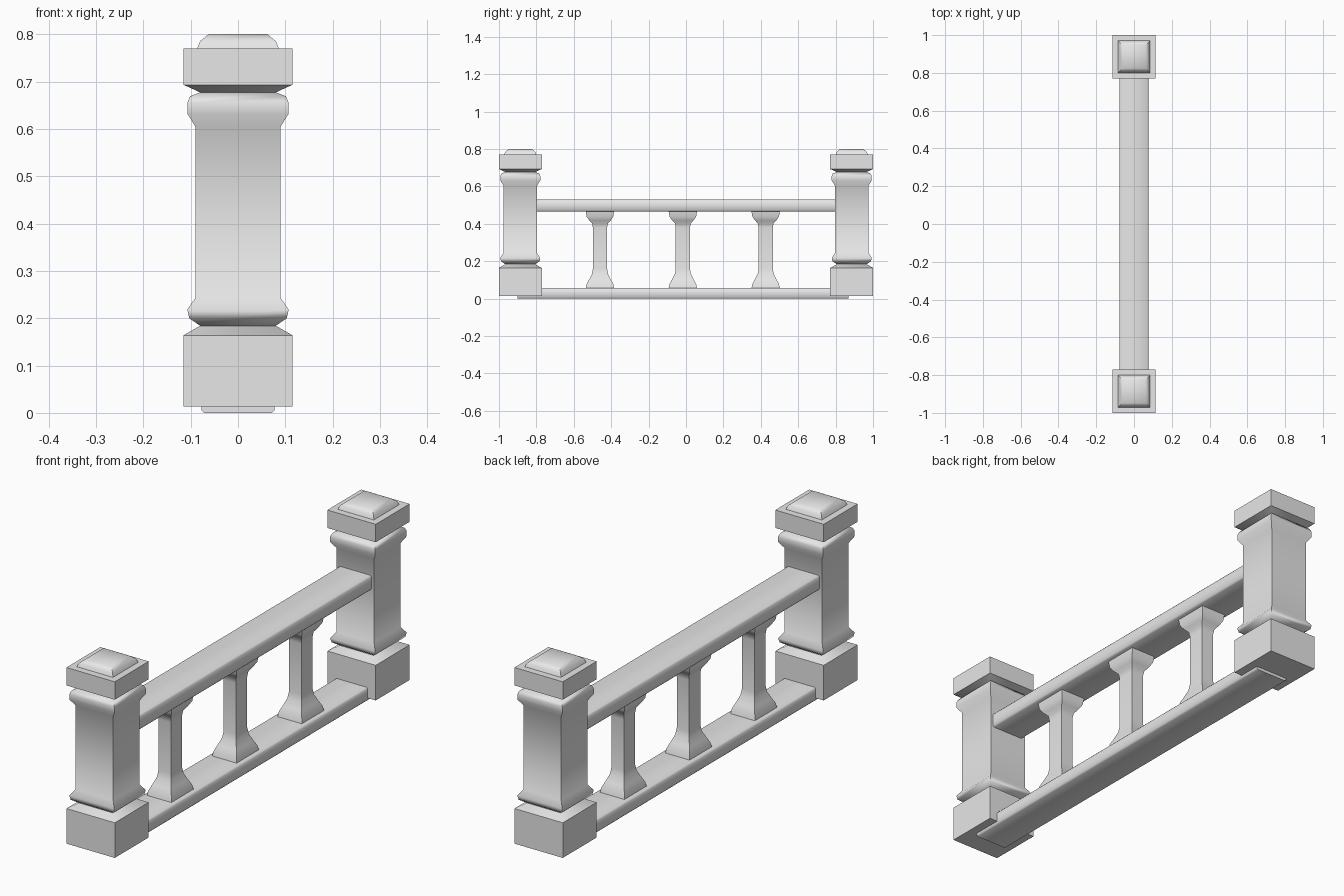
import bpy, bmesh
from math import radians

cube = bpy.data.objects.get("Cube")
if cube:
    bpy.data.objects.remove(cube, do_unlink=True)

stone = bpy.data.materials.new("grey_stone")
stone.use_nodes = True
GREY = (0.8, 0.8, 0.8, 1)
stone.diffuse_color = GREY
stone.node_tree.nodes["Principled BSDF"].inputs["Base Color"].default_value = GREY


def finish(bm, name):
    """Turn a bmesh into a stone object with smooth moulding and sharp corners."""
    bmesh.ops.recalc_face_normals(bm, faces=bm.faces)
    mesh = bpy.data.meshes.new(name)
    bm.to_mesh(mesh)
    bm.free()
    mesh.materials.append(stone)
    obj = bpy.data.objects.new(name, mesh)
    bpy.context.collection.objects.link(obj)
    bpy.ops.object.select_all(action='DESELECT')
    obj.select_set(True)
    bpy.context.view_layer.objects.active = obj
    bpy.ops.object.shade_smooth_by_angle(angle=radians(50))
    return obj


def square_turned(name, profile, y, depth=1.0):
    """Loft square sections along z from (half width, height) pairs."""
    bm = bmesh.new()
    rings = []
    for half, z in profile:
        rings.append([bm.verts.new((sx * half * depth, y + sy * half, z))
                      for sx, sy in ((-1, -1), (1, -1), (1, 1), (-1, 1))])
    for low, high in zip(rings, rings[1:]):
        for i in range(4):
            j = (i + 1) % 4
            bm.faces.new((low[i], low[j], high[j], high[i]))
    bm.faces.new(rings[0][::-1])
    bm.faces.new(rings[-1])
    return finish(bm, name)


def rail(name, half_x, y0, y1, z0, z1):
    """Long bar with slightly softened edges."""
    bm = bmesh.new()
    bmesh.ops.create_cube(bm, size=1)
    for v in bm.verts:
        v.co = (v.co.x * 2 * half_x,
                (y0 + y1) / 2 + v.co.y * (y1 - y0),
                (z0 + z1) / 2 + v.co.z * (z1 - z0))
    long_edges = [e for e in bm.edges
                  if abs(e.verts[0].co.y - e.verts[1].co.y) > 0.5]
    bmesh.ops.bevel(bm, geom=long_edges, offset=0.006, segments=1, affect='EDGES')
    return finish(bm, name)


# End posts: plinth, lower collar, shaft, upper collar, cap and domed top
post = [(0.115, 0.013), (0.115, 0.164), (0.08, 0.184), (0.103, 0.2),
        (0.107, 0.218), (0.09, 0.243), (0.09, 0.605), (0.107, 0.632),
        (0.107, 0.655), (0.101, 0.669), (0.08, 0.677), (0.115, 0.693),
        (0.115, 0.77), (0.086, 0.77), (0.08, 0.785), (0.062, 0.8)]
for name, y in (("front_post", -0.886), ("back_post", 0.886)):
    square_turned(name, post, y)

# Rails
rail("bottom_rail", 0.077, -0.9, 0.868, 0, 0.058)
rail("top_rail", 0.077, -0.83, 0.83, 0.466, 0.53)

# Balusters with flared foot and head
baluster = [(0.076, 0.055), (0.071, 0.078), (0.058, 0.102), (0.043, 0.132),
            (0.038, 0.16), (0.038, 0.38), (0.042, 0.402), (0.057, 0.418),
            (0.071, 0.438), (0.076, 0.468)]
for name, y in (("front", -0.46), ("middle", -0.017), ("back", 0.426)):
    square_turned(name + "_baluster", baluster, y, depth=0.77)
